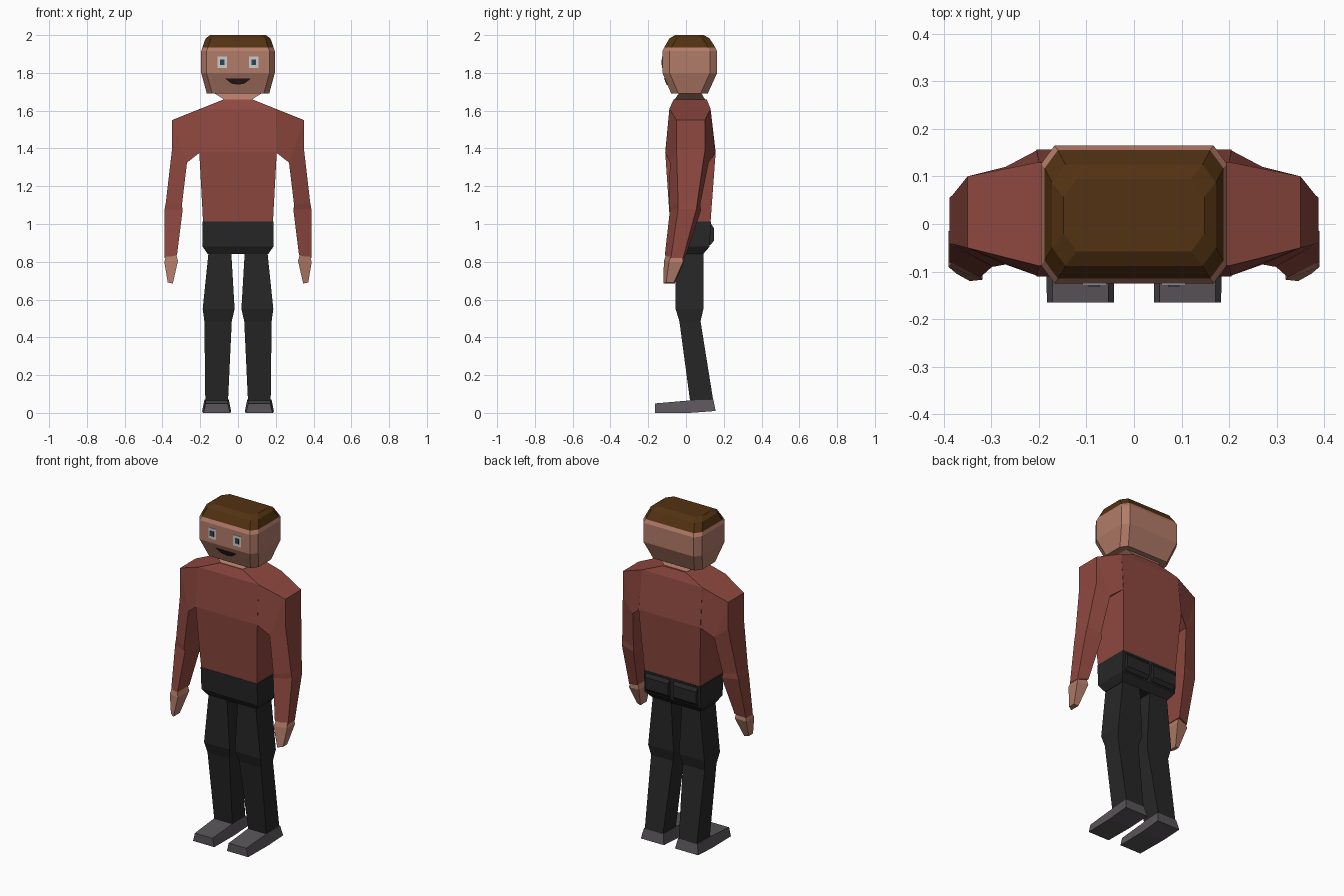
import bpy, bmesh, math


def material(name, rgb):
    m = bpy.data.materials.new(name)
    m.diffuse_color = (*rgb, 1)
    return m


SHIRT = material("shirt_red", (0.27, 0.065, 0.05))
SKIN = material("skin", (0.45, 0.20, 0.14))
HAIR = material("hair_brown", (0.085, 0.032, 0.006))
PANTS = material("pants_black", (0.02, 0.02, 0.02))
SHOE = material("shoe_grey", (0.10, 0.09, 0.10))
WHITE = material("eye_white", (0.55, 0.58, 0.58))
PUPIL = material("pupil_blue", (0.02, 0.06, 0.09))
MOUTH = material("mouth_dark", (0.03, 0.01, 0.01))


def loft(name, rings, mat, mirror=False):
    """Skin a list of equal-length point rings and cap both ends."""
    bm = bmesh.new()
    loops = [[bm.verts.new(p) for p in r] for r in rings]
    n = len(loops[0])
    for a, b in zip(loops, loops[1:]):
        for i in range(n):
            j = (i + 1) % n
            bm.faces.new((a[i], a[j], b[j], b[i]))
    bm.faces.new(loops[0])
    bm.faces.new(loops[-1])
    bmesh.ops.remove_doubles(bm, verts=bm.verts, dist=1e-5)
    bmesh.ops.recalc_face_normals(bm, faces=bm.faces)
    if mirror:
        dup = bmesh.ops.duplicate(bm, geom=bm.verts[:] + bm.edges[:] + bm.faces[:])["geom"]
        for v in dup:
            if isinstance(v, bmesh.types.BMVert):
                v.co.x *= -1
        bmesh.ops.reverse_faces(bm, faces=[f for f in dup if isinstance(f, bmesh.types.BMFace)])
    me = bpy.data.meshes.new(name)
    bm.to_mesh(me)
    bm.free()
    me.materials.append(mat)
    ob = bpy.data.objects.new(name, me)
    bpy.context.collection.objects.link(ob)
    return ob


def rect(z, x0, x1, y0, y1):
    return [(x0, y0, z), (x1, y0, z), (x1, y1, z), (x0, y1, z)]


def octagon(z, hx, y0, y1, cx=0.028, cy=0.038):
    return [(-hx + cx, y0, z), (hx - cx, y0, z), (hx, y0 + cy, z), (hx, y1 - cy, z),
            (hx - cx, y1, z), (-hx + cx, y1, z), (-hx, y1 - cy, z), (-hx, y0 + cy, z)]


def limb(xo, zo, xi, zi, of, ob, nf, nb):
    """Four-sided limb ring: outer front/back y, inner back/front y."""
    return [(xo, of, zo), (xo, ob, zo), (xi, nb, zi), (xi, nf, zi)]


# head, hair cap and neck
loft("head", [octagon(1.69, 0.165, -0.078, 0.115), octagon(1.80, 0.195, -0.125, 0.165),
              octagon(1.915, 0.195, -0.125, 0.165), octagon(1.935, 0.188, -0.115, 0.155)], SKIN)
loft("hair", [octagon(1.935, 0.188, -0.115, 0.155), octagon(1.982, 0.172, -0.088, 0.125),
              octagon(2.0, 0.148, -0.058, 0.095)], HAIR)
loft("neck", [rect(1.64, -0.07, 0.07, -0.06, 0.10), rect(1.66, -0.075, 0.075, -0.06, 0.10),
              rect(1.695, -0.13, 0.13, -0.035, 0.08)], SKIN)

# eyes and mouth
loft("eyes", [rect(1.825, 0.058, 0.108, -0.128, -0.12),
              rect(1.888, 0.058, 0.108, -0.128, -0.12)], WHITE, True)
loft("pupils", [rect(1.842, 0.071, 0.096, -0.131, -0.12),
                rect(1.872, 0.071, 0.096, -0.131, -0.12)], PUPIL, True)
lips = [(-0.068, 1.77), (0.068, 1.77), (0.035, 1.743), (0, 1.737), (-0.035, 1.743)]
loft("mouth", [[(x, -0.125 + (1.80 - z) * 0.427 + d, z) for x, z in lips]
               for d in (-0.004, 0.01)], MOUTH)

# torso, hips and back pockets
loft("torso", [rect(1.01, -0.185, 0.185, -0.085, 0.13), rect(1.38, -0.205, 0.205, -0.11, 0.157),
               rect(1.61, -0.20, 0.20, -0.088, 0.13), rect(1.66, -0.075, 0.075, -0.065, 0.11)], SHIRT)
loft("hips", [rect(0.84, -0.16, 0.16, -0.055, 0.09), rect(0.88, -0.187, 0.187, -0.08, 0.125),
              rect(1.012, -0.187, 0.187, -0.087, 0.132)], PANTS)
loft("back_pockets", [rect(0.89, 0.015, 0.17, 0.11, 0.13), rect(0.91, 0.015, 0.17, 0.11, 0.147),
                      rect(0.98, 0.015, 0.17, 0.11, 0.147), rect(1.0, 0.015, 0.17, 0.11, 0.133)],
     PANTS, True)

# sleeves: shoulder, upper arm, elbow, forearm
loft("sleeves", [limb(0.20, 1.61, 0.20, 1.38, -0.088, 0.13, -0.11, 0.157),
                 limb(0.35, 1.55, 0.27, 1.325, -0.05, 0.10, -0.085, 0.12),
                 limb(0.35, 1.39, 0.27, 1.325, -0.05, 0.10, -0.085, 0.12),
                 limb(0.382, 1.115, 0.297, 1.10, -0.042, 0.06, -0.09, 0.075),
                 limb(0.388, 1.08, 0.293, 1.075, -0.042, 0.055, -0.085, 0.08),
                 limb(0.388, 0.82, 0.323, 0.835, -0.08, -0.015, -0.112, 0.0)], SHIRT, True)

# hands
loft("hands", [limb(0.38, 0.835, 0.328, 0.84, -0.08, -0.02, -0.105, -0.01),
               limb(0.39, 0.80, 0.318, 0.805, -0.09, -0.015, -0.117, -0.008),
               limb(0.372, 0.69, 0.345, 0.685, -0.105, -0.065, -0.12, -0.06)], SKIN, True)

# legs
loft("legs", [rect(0.88, 0.02, 0.16, -0.055, 0.092), rect(0.84, 0.035, 0.157, -0.055, 0.092),
              rect(0.55, 0.018, 0.187, -0.055, 0.092), rect(0.485, 0.033, 0.178, -0.035, 0.077),
              rect(0.06, 0.053, 0.173, 0.022, 0.145)], PANTS, True)

# shoes, lofted from heel to toe
def shoe_ring(y0, y1, x0, x1, top, bottom):
    return [(x0 + 0.012, y0, top), (x1 - 0.012, y0, top), (x1, y1, bottom), (x0, y1, bottom)]


loft("shoes", [shoe_ring(0.145, 0.157, 0.037, 0.19, 0.07, 0.01),
               shoe_ring(0.02, 0.02, 0.04, 0.186, 0.066, 0.0),
               shoe_ring(-0.165, -0.165, 0.042, 0.183, 0.05, 0.0)], SHOE, True)
